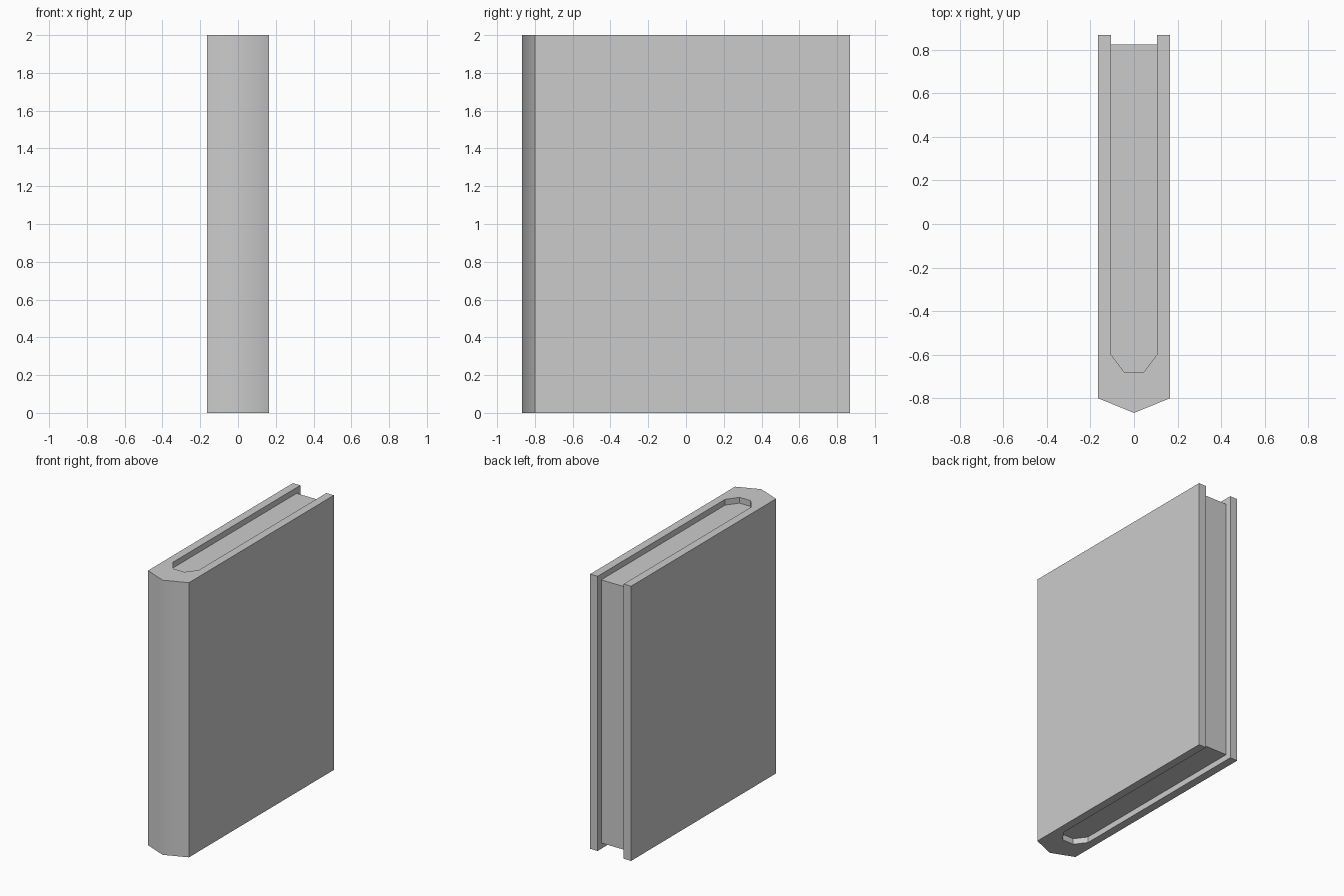
import bpy
import bmesh

cube = bpy.data.objects.get("Cube")
if cube:
    bpy.data.objects.remove(cube, do_unlink=True)

grey = bpy.data.materials.new("light grey")
grey.use_nodes = True
colour = (0.6, 0.6, 0.6, 1)
grey.diffuse_color = colour
grey.node_tree.nodes["Principled BSDF"].inputs["Base Color"].default_value = colour

HEIGHT = 2.0
INSET = 0.042      # how far the pages sit back from the cover edges
HALF = 0.165       # half the thickness of the book
DEPTH = 0.867      # half the width of the covers
SPINE = -0.8       # where the covers meet the bent spine


def mirrored(half):
    """Close a half outline given from back to front on the +x side."""
    return half + [(-x, y) for x, y in reversed(half) if x > 0]


def extrude_profile(name, points, bottom, top):
    """Raise a plan outline into a solid; bent spine faces shade smooth."""
    bm = bmesh.new()
    base = bm.faces.new([bm.verts.new((x, y, bottom)) for x, y in points])
    raised = bmesh.ops.extrude_face_region(bm, geom=[base], use_keep_orig=True)
    verts = [v for v in raised["geom"] if isinstance(v, bmesh.types.BMVert)]
    bmesh.ops.translate(bm, verts=verts, vec=(0, 0, top - bottom))
    bmesh.ops.recalc_face_normals(bm, faces=bm.faces[:])
    for face in bm.faces:
        face.smooth = abs(face.normal.z) < 0.5 and face.calc_center_median().y < SPINE - 0.01
    mesh = bpy.data.meshes.new(name)
    bm.to_mesh(mesh)
    bm.free()
    mesh.materials.append(grey)
    obj = bpy.data.objects.new(name, mesh)
    bpy.context.collection.objects.link(obj)
    return obj


# Bevelled inner outline shared by the cover and the page block
inner = [(0.105, -0.6), (0.045, -0.68)]

# Cover: two boards joined by the bent spine, open at the back
outer = mirrored([(HALF, DEPTH), (HALF, SPINE), (0, -DEPTH)])
hollow = mirrored([(0.105, DEPTH)] + inner)
extrude_profile("cover", outer + hollow[::-1], 0, HEIGHT)

# Pages: recessed block inside the cover
pages = mirrored([(0.105, DEPTH - INSET)] + inner)
extrude_profile("pages", pages, INSET, HEIGHT - INSET)
